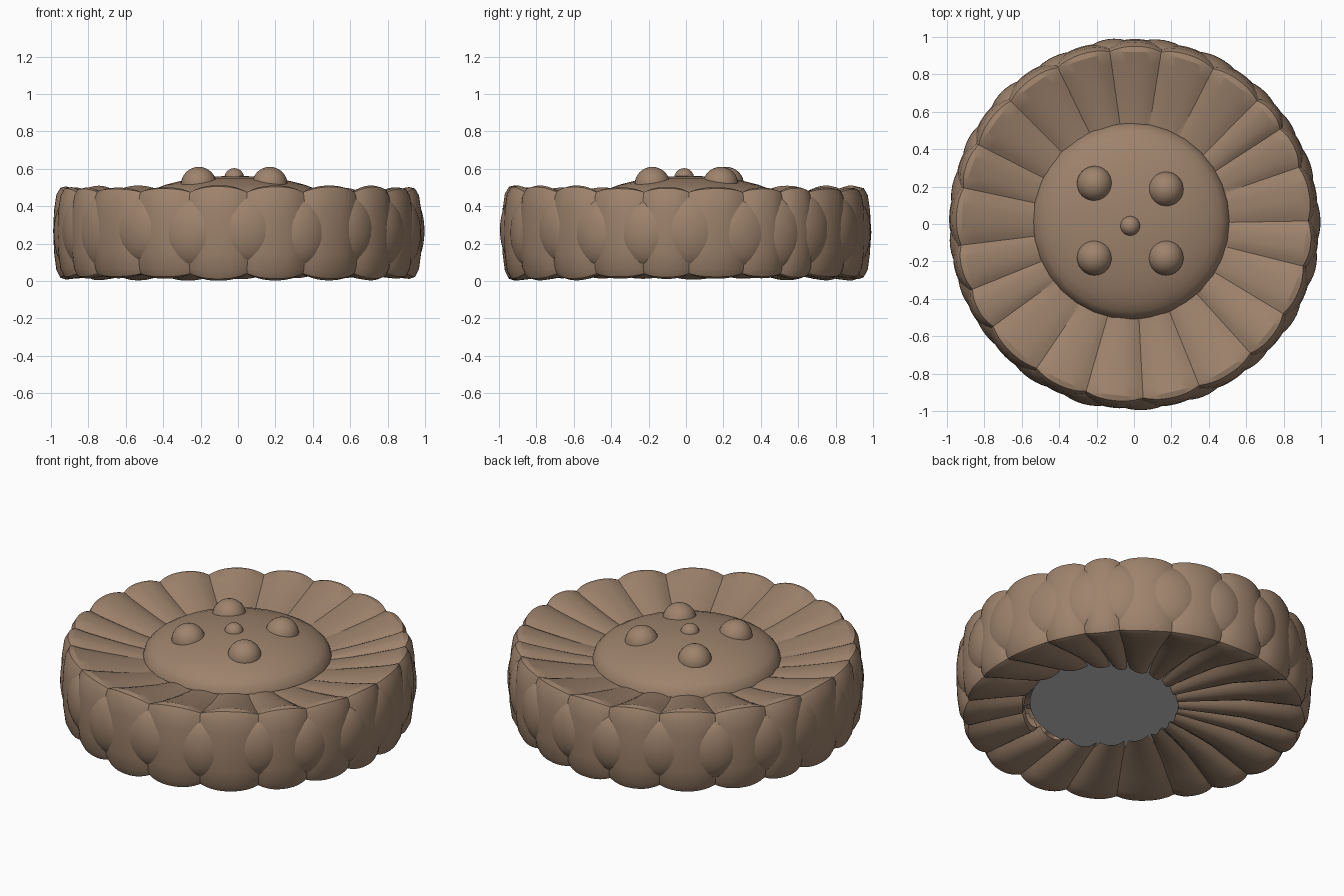
import bpy, bmesh, random
from math import sin, cos, radians, sqrt
from mathutils import Matrix

if "Cube" in bpy.data.objects:
    bpy.data.objects.remove(bpy.data.objects["Cube"])

random.seed(4)
brown = bpy.data.materials.new("brown")
brown.diffuse_color = (0.34, 0.225, 0.15, 1)
brown.use_nodes = True
brown.node_tree.nodes["Principled BSDF"].inputs["Base Color"].default_value = brown.diffuse_color


def finish(bm, name, angle=30, material=brown):
    me = bpy.data.meshes.new(name)
    bm.to_mesh(me)
    bm.free()
    ob = bpy.data.objects.new(name, me)
    bpy.context.collection.objects.link(ob)
    if material:
        me.materials.append(material)
    bpy.ops.object.select_all(action='DESELECT')
    ob.select_set(True)
    bpy.context.view_layer.objects.active = ob
    bpy.ops.object.shade_smooth_by_angle(angle=radians(angle))
    return ob


# Creases between the lobes (degrees, counter-clockwise)
creases = [1, 19, 33, 45, 63, 81, 98, 116, 135, 153, 168, 187, 202, 216,
           236, 254, 273, 292, 312, 329, 346]

# Lobe cross-section: radius, height, crease depth
profile = [(.46, .395, .01), (.52, .405, .015), (.62, .425, .02), (.74, .455, .025),
           (.86, .487, .03), (.92, .505, .03), (.95, .498, .03), (.972, .46, .03),
           (.984, .38, .03), (.989, .27, .03), (.984, .15, .03), (.972, .06, .03),
           (.95, .018, .03), (.92, .008, .03), (.86, .015, .035), (.74, .035, .04),
           (.62, .06, .04), (.5, .085, .035)]


def hole_radius(theta):
    """Distance from the origin to the off-centre opening underneath."""
    cx, cy, r = .13, -.13, .43
    d = cx * cos(theta) + cy * sin(theta)
    return d + sqrt(d * d - cx * cx - cy * cy + r * r)


def section(theta, crease, lift):
    pts = []
    for i, (r, z, d) in enumerate(profile):
        a, b = profile[max(i - 1, 0)], profile[min(i + 1, len(profile) - 1)]
        tr, tz = b[0] - a[0], b[1] - a[1]
        n = sqrt(tr * tr + tz * tz)
        # push the crease inwards along the profile normal
        r += tz / n * d * crease
        z -= tr / n * d * crease
        z += lift * (1 if z > .27 else -1)
        if i == len(profile) - 1:
            r = hole_radius(theta)
        pts.append((r * cos(theta), r * sin(theta), z))
    return pts


# Ring of pillow-shaped lobes, open at the inner edge
bm = bmesh.new()
STEPS = 10
rings = []
for k, a0 in enumerate(creases):
    a1 = creases[(k + 1) % len(creases)]
    a1 += 360 if a1 < a0 else 0
    lift = random.uniform(-.008, .008)
    for s in range(STEPS):
        t = s / STEPS
        u = abs(2 * t - 1)
        rings.append([bm.verts.new(p) for p in
                      section(radians(a0 + (a1 - a0) * t), u ** 2.4, lift * (1 - u * u))])
for i, A in enumerate(rings):
    B = rings[(i + 1) % len(rings)]
    for j in range(len(profile) - 1):
        bm.faces.new((A[j], A[j + 1], B[j + 1], B[j]))
finish(bm, "lobed_ring", 28)


def half_ellipsoid(bm, matrix, axis, cut):
    """Sphere transformed by matrix, keeping the part beyond cut on one axis."""
    new = bmesh.ops.create_uvsphere(bm, u_segments=32, v_segments=16, radius=1)["verts"]
    bmesh.ops.delete(bm, geom=[v for v in new if v.co[axis] < cut], context='VERTS')
    keep = [v for v in bm.verts if not v.tag]
    bmesh.ops.transform(bm, matrix=matrix, verts=keep)
    for v in keep:
        v.tag = True


# Side pads over the creases
bm = bmesh.new()
for a in creases:
    m = (Matrix.Rotation(radians(a), 4, 'Z')
         @ Matrix.Translation((.9, 0, .265 + random.uniform(-.01, .01)))
         @ Matrix.Diagonal((random.uniform(.09, .1), random.uniform(.155, .185),
                            random.uniform(.185, .205), 1)))
    half_ellipsoid(bm, m, 0, .2)
finish(bm, "side_pads", 40)

# Shallow central dome, hollow underneath
bm = bmesh.new()
half_ellipsoid(bm, Matrix.Translation((-.015, .015, .40))
               @ Matrix.Diagonal((.525, .525, .162, 1)), 2, -.01)
finish(bm, "hub_dome", 60)

# Grey base plate seen through the opening underneath
bm = bmesh.new()
bmesh.ops.create_circle(bm, cap_ends=True, segments=48, radius=.58,
                        matrix=Matrix.Translation((0, 0, .11)))
bmesh.ops.reverse_faces(bm, faces=bm.faces)
finish(bm, "base_plate", 30, None)

# Studs on the dome
for name, x, y, z, r in [("stud_back_left", -.21, .215, .515, .095),
                         ("stud_back_right", .17, .185, .515, .095),
                         ("stud_front_left", -.21, -.18, .515, .095),
                         ("stud_front_right", .17, -.18, .515, .095),
                         ("stud_center", -.02, -.01, .55, .053)]:
    bm = bmesh.new()
    half_ellipsoid(bm, Matrix.Translation((x, y, z)) @ Matrix.Diagonal((r, r, r, 1)), 2, -.25)
    finish(bm, name, 60)
